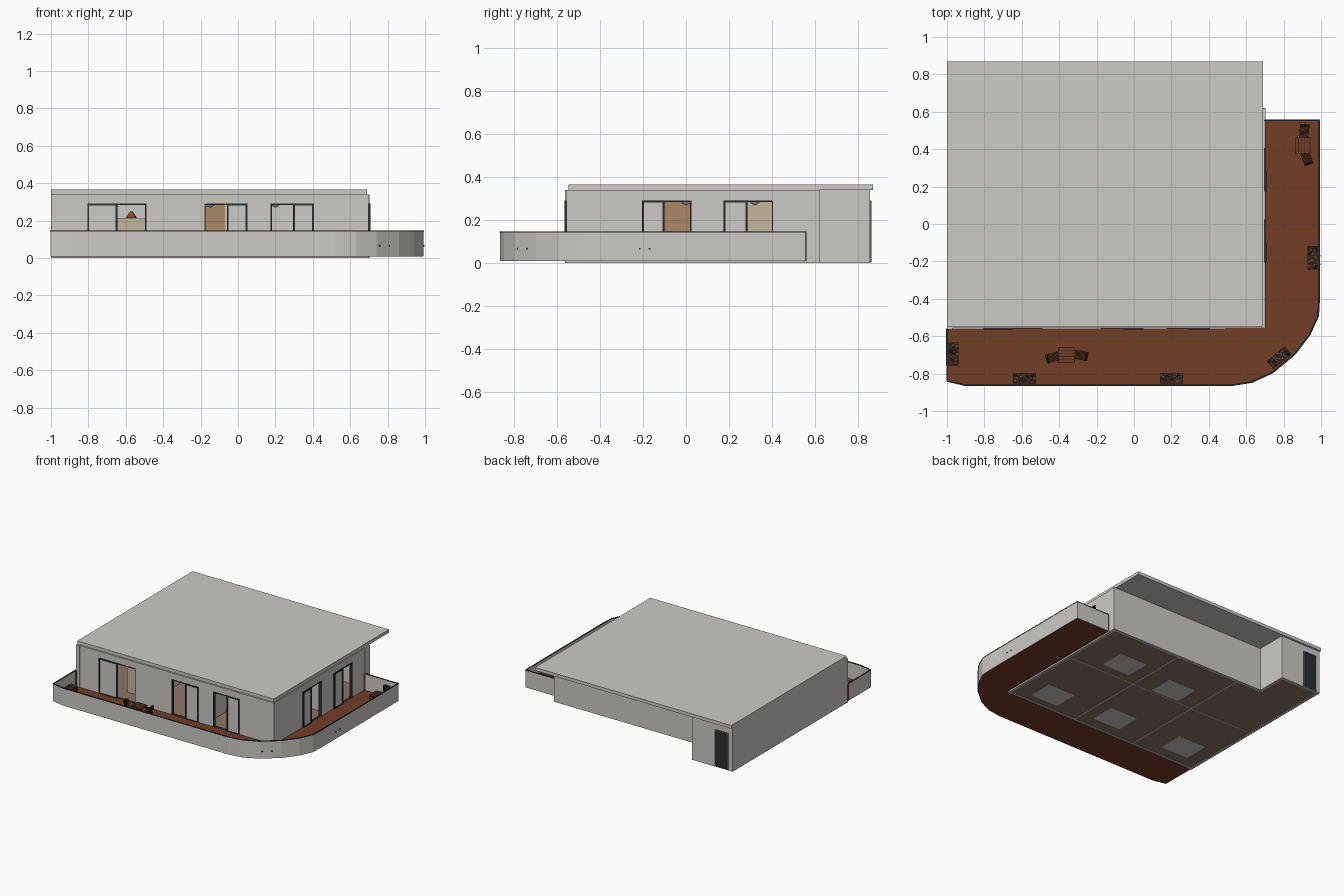
import bpy, bmesh, math, random
from mathutils import Matrix, Vector

if "Cube" in bpy.data.objects:
    bpy.data.objects.remove(bpy.data.objects["Cube"])
random.seed(4)


def material(name, *rgb):
    m = bpy.data.materials.new(name)
    m.use_nodes = True
    m.diffuse_color = (*rgb, 1)
    m.node_tree.nodes["Principled BSDF"].inputs["Base Color"].default_value = (*rgb, 1)
    return m


plaster = material("pale plaster", .6, .59, .56)
timber = material("red brown decking", .17, .047, .019)
dark_wood = material("dark wood", .055, .02, .01)
metal = material("dark frame metal", .022, .028, .034)
tan = material("tan wood", .4, .25, .13)
cream = material("cream wood", .55, .47, .34)
floor_tone = material("floor boards", .26, .185, .13)
stone = material("planter stone", .3, .29, .24)
soil = material("dark soil", .05, .045, .035)
terracotta = material("terracotta", .25, .06, .03)


def finish(name, bm, mat, loc=(0, 0, 0), turn=0):
    bmesh.ops.recalc_face_normals(bm, faces=bm.faces)
    mesh = bpy.data.meshes.new(name)
    bm.to_mesh(mesh)
    bm.free()
    mesh.materials.append(mat)
    ob = bpy.data.objects.new(name, mesh)
    ob.location = loc
    ob.rotation_euler.z = math.radians(turn)
    bpy.context.collection.objects.link(ob)
    return ob


def boxes(name, mat, spans, loc=(0, 0, 0), turn=0):
    """Each span is (x0, x1, y0, y1, z0, z1)."""
    bm = bmesh.new()
    for x0, x1, y0, y1, z0, z1 in spans:
        centre = Vector((x0 + x1, y0 + y1, z0 + z1)) / 2
        size = Matrix.Diagonal((x1 - x0, y1 - y0, z1 - z0, 1))
        bmesh.ops.create_cube(bm, size=1, matrix=Matrix.Translation(centre) @ size)
    return finish(name, bm, mat, loc, turn)


# Main sizes
LEFT, RIGHT, FRONT, BACK, REAR = -1, .7, -.557, .62, .855
TOP, HEAD, SILL, T = .34, .29, .012, .02

# Roof and floor
boxes("roof", plaster, [(LEFT, .69, -.547, .87, TOP, .365)])
boxes("floor", floor_tone, [(LEFT + T, RIGHT - T, FRONT + T, BACK - T, .003, .01),
                            (LEFT + T, -.67, BACK - T, REAR - T, .003, .01)])
boxes("floor_underlay", plaster, [(x - .12, x + .12, y - .1, y + .1, .001, .0035) for x, y in
                                  [(.32, .28), (.43, -.38), (-.12, -.35), (-.18, .22), (-.75, -.35)]])


def pierced(start, end, openings):
    """Spans along a wall with door openings: (from, to, bottom, top)."""
    out, here = [], start
    for a, b in openings:
        out += [(here, a, 0, TOP), (a, b, HEAD, TOP), (a, b, 0, SILL)]
        here = b
    return out + [(here, end, 0, TOP)]


# Openings as (start, divider, end, side of the closed leaf)
front_doors = [(-.805, -.645, -.49, 0), (-.18, -.06, .05, 1), (.175, .295, .405, 1)]
side_doors = [(-.205, -.1, .025, 0), (.175, .285, .405, 0)]

# Outer walls
boxes("front_wall", plaster, [(a, b, FRONT, FRONT + T, z0, z1) for a, b, z0, z1 in
                              pierced(LEFT, RIGHT - .002, [(d[0], d[2]) for d in front_doors])])
boxes("side_wall", plaster, [(RIGHT - T, RIGHT - .002, a, b, z0, z1) for a, b, z0, z1 in
                             pierced(FRONT + T, BACK, [(d[0], d[2]) for d in side_doors])])
boxes("far_wall", plaster, [(LEFT, LEFT + T, FRONT + T, REAR, 0, TOP)])
boxes("back_wall", plaster, [(-.65, RIGHT - T, BACK - T, BACK, 0, TOP)])
boxes("entrance_walls", plaster, [(-.67, -.65, BACK - T, REAR, 0, TOP),
                                  (LEFT + T, -.67, REAR - T, REAR, 0, TOP)])
boxes("corner_posts", plaster, [(LEFT, -.97, FRONT - .006, FRONT, 0, TOP),
                                (RIGHT - T, RIGHT + .003, .555, BACK, 0, TOP)])

# Inner partitions
boxes("partitions", plaster, [(.09, .1, FRONT + T, BACK - T, 0, TOP),
                              (-.45, -.44, FRONT + T, BACK - T, 0, TOP),
                              (LEFT + T, RIGHT - T, .1, .11, 0, TOP)])


def frame(a, b, z0, z1, w=.009):
    """Four bars of an upright rectangular frame."""
    return [(a, a + w, z0, z1), (b - w, b, z0, z1), (a, b, z1 - w, z1), (a, b, z0, z0 + w)]


# Sliding doors: outer frame, closed leaf and its pane
def sliding_door(name, door, on_front):
    a, mid, b, side = door
    leaf = (mid, b) if side else (a, mid)

    def place(s, d0, d1):
        u0, u1, z0, z1 = s
        if on_front:
            return (u0, u1, FRONT - d1, FRONT - d0, z0, z1)
        return (RIGHT + d0, RIGHT + d1, u0, u1, z0, z1)

    bars = [place(s, -T, .003) for s in frame(a, b, SILL, HEAD, .006)]
    bars += [place(s, -.004, .008) for s in frame(*leaf, SILL, HEAD)]
    boxes(name + "_frame", metal, bars)
    boxes(name + "_pane", plaster, [place((*leaf, SILL, HEAD - .003), -.002, .002)])


for i, d in enumerate(front_doors):
    sliding_door(f"front_door_{i}", d, True)
for i, d in enumerate(side_doors):
    sliding_door(f"side_door_{i}", d, False)

# Entrance door at the back
boxes("entrance_door", metal, [(-.965, -.85, REAR, REAR + .004, .005, HEAD)])
boxes("entrance_door_trim", stone, [(a, b, REAR, REAR + .007, z0, z1) for a, b, z0, z1 in
                                    frame(-.965, -.85, .005, HEAD, .004)])

# Things seen through the openings
boxes("inner_doors", tan, [(-.2, -.07, .094, .1, .01, HEAD), (.1, .106, -.1, .03, .01, HEAD)])
boxes("cream_cabinets", cream, [(-.66, -.47, -.42, -.32, .01, .21), (.1, .13, .27, .41, .01, HEAD)])
bm = bmesh.new()
bmesh.ops.create_cone(bm, cap_ends=True, segments=12, radius1=.03, radius2=.008, depth=.035)
finish("cabinet_lamp", bm, terracotta, (-.57, -.37, .23))
for x, y in [(-.15, -.3), (.2, -.3), (.45, 0), (.45, .32)]:
    bm = bmesh.new()
    bmesh.ops.create_uvsphere(bm, u_segments=12, v_segments=8, radius=.025)
    lamp = finish("ceiling_lamp", bm, plaster, (x, y, .295))
    lamp.data.shade_smooth()

# Balcony deck, parapet and handrail share one outline
path = [(-1, -.56), (-1, -.84), (-.9, -.862), (.52, -.862), (.63, -.845), (.74, -.795),
        (.86, -.695), (.94, -.59), (.985, -.49), (.99, -.4), (.99, .555), (.7, .555)]
bm = bmesh.new()
face = bm.faces.new([bm.verts.new((x, y, .009)) for x, y in path + [(RIGHT, FRONT)]])
up = bmesh.ops.extrude_face_region(bm, geom=[face])["geom"]
bmesh.ops.translate(bm, vec=(0, 0, .008), verts=[v for v in up if isinstance(v, bmesh.types.BMVert)])
finish("balcony_deck", bm, timber)


def ribbon(name, mat, z0, z1, thick):
    bm = bmesh.new()
    pairs = [[bm.verts.new((x, y, z)) for z in (z0, z1)] for x, y in path]
    for p, q in zip(pairs, pairs[1:]):
        bm.faces.new((p[0], q[0], q[1], p[1]))
    mod = finish(name, bm, mat).modifiers.new("thickness", "SOLIDIFY")
    mod.thickness, mod.offset = thick, 0


ribbon("parapet", plaster, .01, .143, .005)
ribbon("handrail", metal, .142, .147, .009)
boxes("parapet_end_posts", timber, [(.698, .71, .55, .56, .01, .14), (-1.003, -.992, -.57, -.558, .01, .14)])

# Small drain spouts in the parapet
boxes("drain_spouts", metal, [(x - .004, x + .004, y - .004, y + .004, .062, .07) for x, y in
                              [(.757, -.783), (.81, -.739), (.992, -.215), (.992, -.17)]])


# Planters filled with pebbles
def planter(x, y, turn):
    loc = (x, y, .017)
    boxes("planter_box", dark_wood, [(-.062, .062, -.027, .027, 0, .05)], loc, turn)
    bm = bmesh.new()
    for _ in range(26):
        spot = Vector((random.uniform(-.055, .055), random.uniform(-.022, .022), .05))
        bmesh.ops.create_icosphere(bm, subdivisions=1, radius=random.uniform(.005, .01),
                                   matrix=Matrix.Translation(spot))
    ob = finish("planter_pebbles", bm, stone, loc, turn)
    ob.data.materials.append(soil)
    for p in ob.data.polygons:
        p.material_index = (p.index // 20) % 2


for spot in [(-.965, -.695, 90), (-.585, -.825, 0), (.2, -.825, 0), (.775, -.715, 40), (.955, -.18, 90)]:
    planter(*spot)


# Garden table and slatted chairs
def table(x, y, turn):
    slats = [(-.045, .045, k * .017 - .007, k * .017 + .007, .07, .076) for k in range(-2, 3)]
    legs = [(sx * .036 - .004, sx * .036 + .004, sy * .034 - .004, sy * .034 + .004, 0, .07)
            for sx in (-1, 1) for sy in (-1, 1)]
    boxes("table_top", timber, slats, (x, y, .017), turn)
    boxes("table_legs", dark_wood, legs + [(-.04, .04, -.038, .038, .064, .07)], (x, y, .017), turn)


def chair(x, y, turn):
    seat = [(k * .012 - .005, k * .012 + .005, -.025, .025, .042, .047) for k in range(-2, 3)]
    back = [(.027 + k * .003, .033 + k * .003, -.025, .025, .052 + k * .013, .062 + k * .013) for k in range(4)]
    legs = [(sx * .025 - .003, sx * .025 + .003, sy * .022 - .003, sy * .022 + .003, 0, .045 if sx < 0 else .1)
            for sx in (-1, 1) for sy in (-1, 1)]
    boxes("chair", dark_wood, seat + back + legs, (x, y, .017), turn)


table(-.36, -.7, 0)
chair(-.43, -.712, 195)
chair(-.288, -.702, -10)
table(.905, .42, 90)
chair(.91, .492, 85)
chair(.922, .356, -70)
